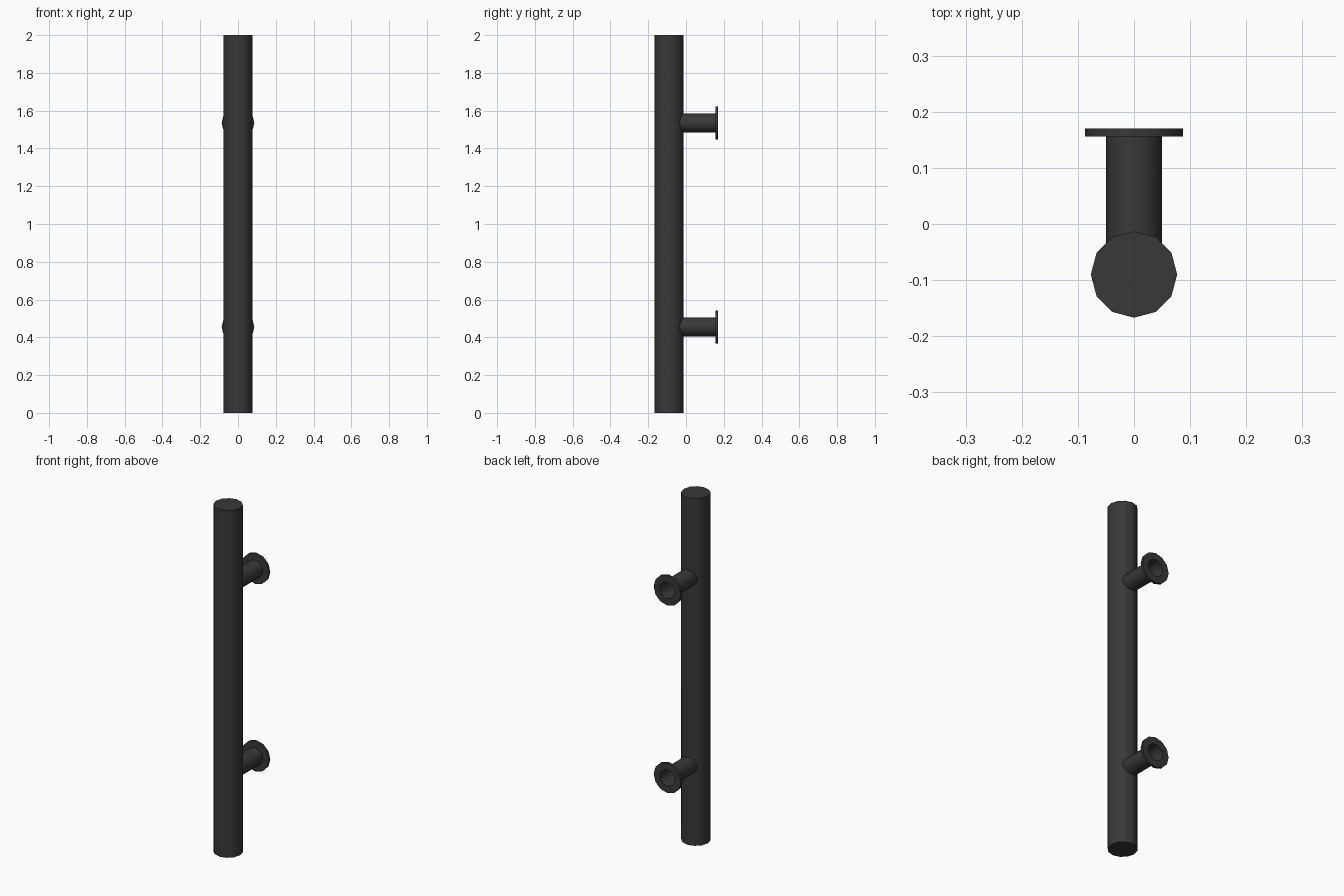
import bpy, bmesh, math
from mathutils import Matrix

if "Cube" in bpy.data.objects:
    bpy.data.objects.remove(bpy.data.objects["Cube"])

SIDES = 12
dark = bpy.data.materials.new("dark_metal")
dark.diffuse_color = (0.04, 0.04, 0.04, 1)
dark.use_nodes = True
dark.node_tree.nodes["Principled BSDF"].inputs["Base Color"].default_value = dark.diffuse_color


def lathe(name, profile, matrix, closed):
    """Revolve (radius, height) points about local z; open profiles get end caps."""
    bm = bmesh.new()
    rings = []
    for r, h in profile:
        rings.append([bm.verts.new((r * math.cos(2 * math.pi * i / SIDES),
                                    r * math.sin(2 * math.pi * i / SIDES), h))
                      for i in range(SIDES)])
    pairs = list(zip(rings, rings[1:]))
    if closed:
        pairs.append((rings[-1], rings[0]))
    else:
        bm.faces.new(rings[0])
        bm.faces.new(rings[-1])
    for a, b in pairs:
        for i in range(SIDES):
            j = (i + 1) % SIDES
            bm.faces.new((a[i], a[j], b[j], b[i]))
    bmesh.ops.recalc_face_normals(bm, faces=bm.faces)
    mesh = bpy.data.meshes.new(name)
    bm.to_mesh(mesh)
    bm.free()
    mesh.materials.append(dark)
    obj = bpy.data.objects.new(name, mesh)
    bpy.context.collection.objects.link(obj)
    obj.matrix_world = matrix
    bpy.ops.object.select_all(action='DESELECT')
    obj.select_set(True)
    bpy.context.view_layer.objects.active = obj
    bpy.ops.object.shade_smooth_by_angle(angle=math.radians(40))
    return obj


# Long vertical grip bar
lathe("grip_bar", [(0.077, 0), (0.077, 2)], Matrix.Translation((0, -0.09, 0)), False)

# Hollow standoff posts with a mounting flange, pointing to the back
post = [(0.05, -0.04), (0.05, 0.156), (0.087, 0.156), (0.087, 0.17),
        (0.048, 0.17), (0.048, -0.04)]
to_back = Matrix.Rotation(-math.pi / 2, 4, 'X')
for name, z in (("lower_mount", 0.455), ("upper_mount", 1.535)):
    lathe(name, post, Matrix.Translation((0, 0, z)) @ to_back, True)
